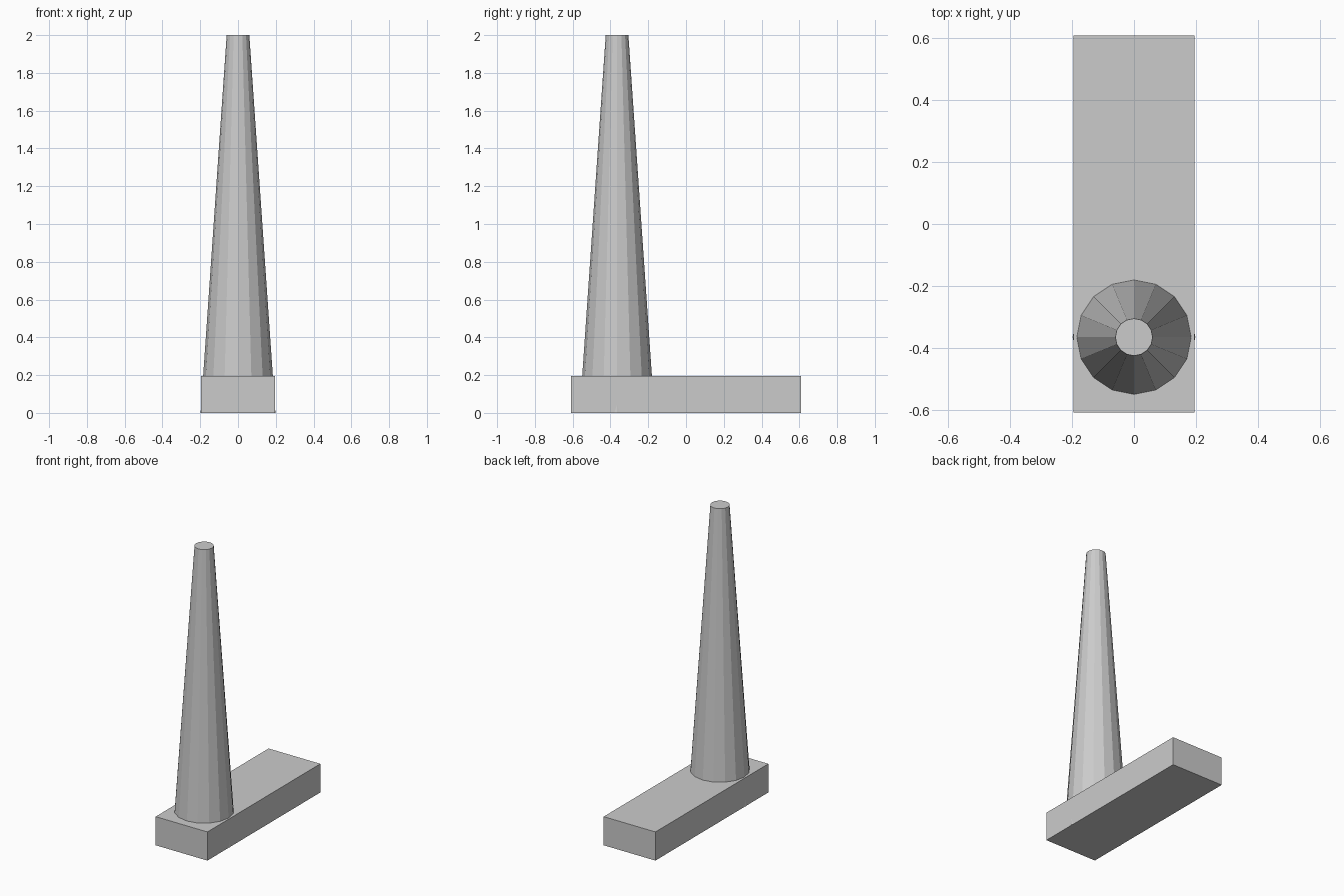
import bpy

if "Cube" in bpy.data.objects:
    bpy.data.objects.remove(bpy.data.objects["Cube"])

# Flat rectangular base slab
bpy.ops.mesh.primitive_cube_add(size=1, location=(0, 0, 0.0975))
base = bpy.context.object
base.name = "base_slab"
base.scale = (0.39, 1.215, 0.195)
bpy.ops.object.transform_apply(location=False, rotation=False, scale=True)

# Tall tapered 16-sided chimney, running down through the base to the ground
bpy.ops.mesh.primitive_cone_add(vertices=16, radius1=0.198, radius2=0.06,
                                depth=2.0, location=(0, -0.365, 1.0))
bpy.context.object.name = "tapered_chimney"
